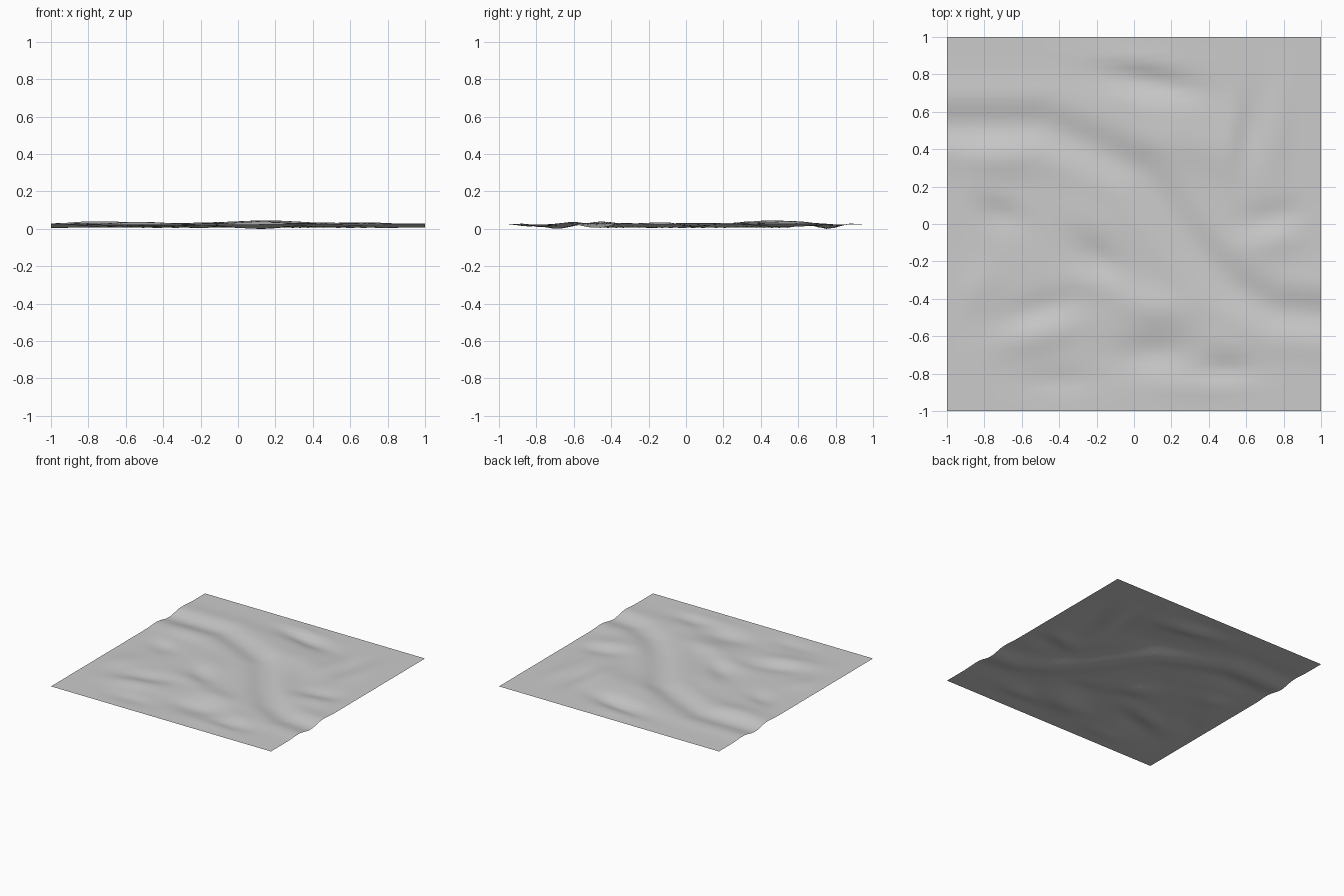
import bpy
import bmesh
import math
from mathutils import Vector

if "Cube" in bpy.data.objects:
    bpy.data.objects.remove(bpy.data.objects["Cube"])

GRID = 48
BASE = 0.028

# Centre line of the winding valley
VALLEY = [Vector(p) for p in (
    (-1.05, .53), (-.5, .53), (-.2, .4), (.03, .28), (.15, .12),
    (.32, -.12), (.52, -.33), (.75, -.46), (1.05, -.49))]

# Rounded hills and hollows: x, y, height, length, width, turn in degrees
MOUNDS = [
    (.2, .47, .02, .3, .13, -25),
    (.0, .64, .008, .3, .07, -12),
    (.1, .76, -.024, .24, .065, -12),
    (-.02, .89, .009, .25, .07, -8),
    (-.74, .33, .012, .2, .1, 0),
    (-.72, .05, -.015, .12, .08, -25),
    (-.72, .15, .007, .15, .06, -20),
    (-.2, -.18, -.02, .15, .07, -40),
    (-.22, -.32, .01, .18, .07, -10),
    (-.2, .02, .009, .2, .1, -40),
    (-.5, -.45, -.014, .2, .07, 15),
    (-.52, -.6, .015, .22, .08, 12),
    (-.84, -.33, .009, .14, .1, 40),
    (-.4, -.84, -.01, .18, .06, 0),
    (.12, -.45, .017, .2, .09, -10),
    (.1, -.69, -.022, .2, .09, 0),
    (.47, -.63, .01, .14, .07, -25),
    (.48, -.78, -.014, .16, .06, 0),
    (.35, -.88, .007, .25, .06, 0),
    (.72, -.1, .012, .16, .08, 10),
    (.74, .04, -.014, .16, .07, 10),
    (.52, .48, .009, .18, .06, 85),
    (.62, .52, -.013, .18, .06, 85),
    (.76, .5, .01, .22, .07, 85),
]


def valley_distance(p):
    best = 9.0
    for a, b in zip(VALLEY, VALLEY[1:]):
        d = b - a
        t = max(0, min(1, (p - a).dot(d) / d.length_squared))
        best = min(best, (p - a - d * t).length)
    return best


def height(x, y):
    # Mounds fade out towards the tile's border
    total = 0
    for cx, cy, h, length, width, turn in MOUNDS:
        c, s = math.cos(math.radians(turn)), math.sin(math.radians(turn))
        u = ((x - cx) * c + (y - cy) * s) / length
        v = ((y - cy) * c - (x - cx) * s) / width
        total += h * math.exp(-u * u - v * v)
    edge = min(1, (1 - max(abs(x), abs(y))) / .15)
    total *= edge * edge * (3 - 2 * edge)
    # Valley floor with slightly raised banks
    d = valley_distance(Vector((x, y)))
    total -= .017 * math.exp(-(d / .085) ** 2)
    total += .008 * math.exp(-((d - .16) / .08) ** 2)
    return max(.003, min(.055, BASE + total))


# Ground sheet
bm = bmesh.new()
bmesh.ops.create_grid(bm, x_segments=GRID, y_segments=GRID, size=1)
for v in bm.verts:
    v.co.z = height(v.co.x, v.co.y)
low = min(v.co.z for v in bm.verts)
for v in bm.verts:
    v.co.z -= low
for f in bm.faces:
    f.smooth = True
mesh = bpy.data.meshes.new("terrain_ground")
bm.to_mesh(mesh)
bm.free()
ground = bpy.data.objects.new("terrain_ground", mesh)
bpy.context.collection.objects.link(ground)

# Plain grey surface
grey = bpy.data.materials.new("light_grey")
grey.use_nodes = True
colour = (.6, .6, .6, 1)
grey.diffuse_color = colour
grey.node_tree.nodes["Principled BSDF"].inputs["Base Color"].default_value = colour
mesh.materials.append(grey)
